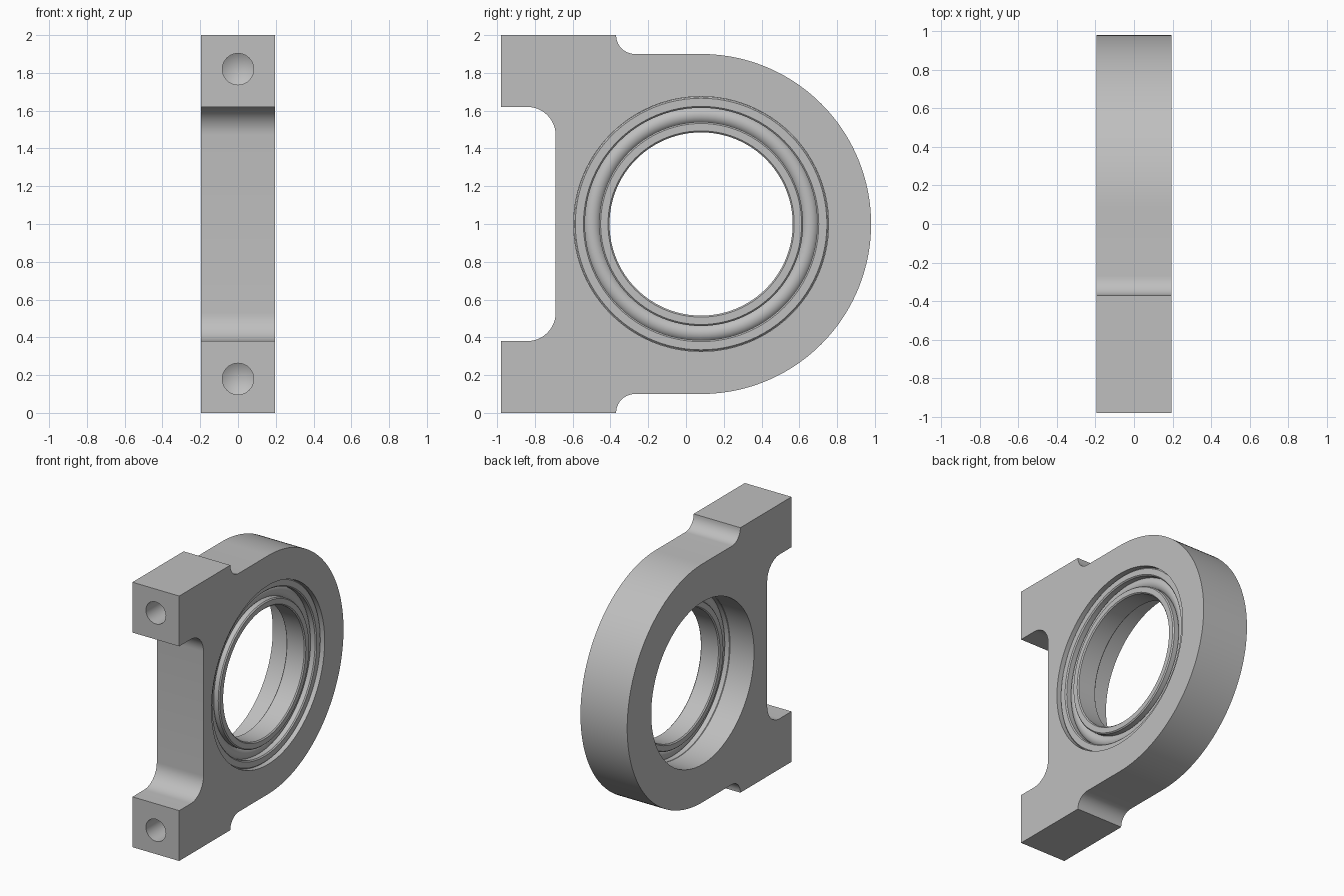
import bpy, bmesh, math
from mathutils import Vector, Matrix

if "Cube" in bpy.data.objects:
    bpy.data.objects.remove(bpy.data.objects["Cube"])

HALF = 0.195                         # half thickness of the housing
CENTRE = Vector((0, 0.08, 1.0))      # bearing axis
BALL_RING, BALL_X, BALL_R = 0.5775, 0.085, 0.05

steel = bpy.data.materials.new("grey_steel")
steel.use_nodes = True
colour = (0.52, 0.52, 0.52, 1)
steel.diffuse_color = colour
steel.node_tree.nodes["Principled BSDF"].inputs["Base Color"].default_value = colour


def make_object(name, bm):
    bmesh.ops.recalc_face_normals(bm, faces=bm.faces)
    mesh = bpy.data.meshes.new(name)
    bm.to_mesh(mesh)
    bm.free()
    mesh.materials.append(steel)
    ob = bpy.data.objects.new(name, mesh)
    bpy.context.collection.objects.link(ob)
    return ob


def smooth(ob):
    bpy.ops.object.select_all(action="DESELECT")
    ob.select_set(True)
    bpy.context.view_layer.objects.active = ob
    bpy.ops.object.shade_smooth_by_angle(angle=math.radians(30))


def arc(cy, cz, r, start, end, steps):
    angles = [math.radians(start + (end - start) * i / steps) for i in range(steps + 1)]
    return [(cy + r * math.cos(a), cz + r * math.sin(a)) for a in angles]


def lathe(name, profile, centre, steps=96, turn=Matrix()):
    """Spin a closed (along, radius) profile about the x axis, then turn and place it."""
    bm = bmesh.new()
    rings = []
    for i in range(steps):
        a = 2 * math.pi * i / steps
        rings.append([bm.verts.new((x, r * math.cos(a), r * math.sin(a))) for x, r in profile])
    n = len(profile)
    for i in range(steps):
        here, there = rings[i], rings[(i + 1) % steps]
        for j in range(n):
            k = (j + 1) % n
            if profile[j][1] + profile[k][1] > 0:
                bm.faces.new((here[j], here[k], there[k], there[j]))
    bmesh.ops.remove_doubles(bm, verts=bm.verts, dist=1e-5)
    bm.transform(Matrix.Translation(centre) @ turn)
    return make_object(name, bm)


def cut(target, cutter):
    cutter.hide_render = True
    mod = target.modifiers.new("cut", "BOOLEAN")
    mod.operation, mod.solver, mod.object = "DIFFERENCE", "EXACT", cutter
    bpy.context.view_layer.objects.active = target
    bpy.ops.object.modifier_apply(modifier=mod.name)
    bpy.data.objects.remove(cutter)


# Housing outline: upper half, then mirrored about the bearing axis
upper = arc(-0.84, 0.47, 0.15, 0, 90, 12)
upper += [(-0.98, 0.62), (-0.98, 1.0)]
upper += arc(-0.27, 1.0, 0.1, 180, 270, 10)
upper += arc(CENTRE.y, 0, 0.9, 90, 0, 40)
outline = upper + [(y, -z) for y, z in reversed(upper[:-1])]

bm = bmesh.new()
base = bm.faces.new([bm.verts.new((-HALF, y, z + CENTRE.z)) for y, z in outline])
side = bmesh.ops.extrude_face_region(bm, geom=[base])["geom"]
bmesh.ops.translate(bm, vec=(2 * HALF, 0, 0),
                    verts=[v for v in side if isinstance(v, bmesh.types.BMVert)])
housing = make_object("housing", bm)

# Stepped bore with a shoulder behind the bearing
cut(housing, lathe("bore_cutter", [(-0.3, 0), (-0.3, 0.613), (0.005, 0.613),
                                   (0.005, 0.675), (0.3, 0.675), (0.3, 0)], CENTRE))

# Blind mounting holes with drilled cone ends in both feet
quarter = Matrix.Rotation(math.pi / 2, 4, "Z")
for z in (0.18, 1.82):
    cut(housing, lathe("drill_cutter", [(-0.1, 0), (-0.1, 0.083), (0.36, 0.083), (0.41, 0)],
                       Vector((0, -0.98, z)), 40, quarter))
smooth(housing)


# Bearing rings with small chamfered corners
def bearing_ring(name, inner, outer, c=0.008):
    a, b = 0.005, 0.165
    profile = [(a + c, inner), (a, inner + c), (a, outer - c), (a + c, outer),
               (b - c, outer), (b, outer - c), (b, inner + c), (b - c, inner)]
    smooth(lathe(name, profile, CENTRE))


bearing_ring("inner_ring", 0.485, 0.54)
bearing_ring("outer_ring", 0.615, 0.674)

# Rounded cage between the rings
smooth(lathe("ball_cage", arc(BALL_X, BALL_RING, BALL_R, 0, 345, 23), CENTRE))

# Balls, barely proud of the cage
bm = bmesh.new()
for i in range(24):
    a = 2 * math.pi * i / 24
    spot = CENTRE + Vector((BALL_X, BALL_RING * math.cos(a), BALL_RING * math.sin(a)))
    bmesh.ops.create_uvsphere(bm, u_segments=16, v_segments=10, radius=BALL_R + 0.0004,
                              matrix=Matrix.Translation(spot))
smooth(make_object("bearing_balls", bm))
